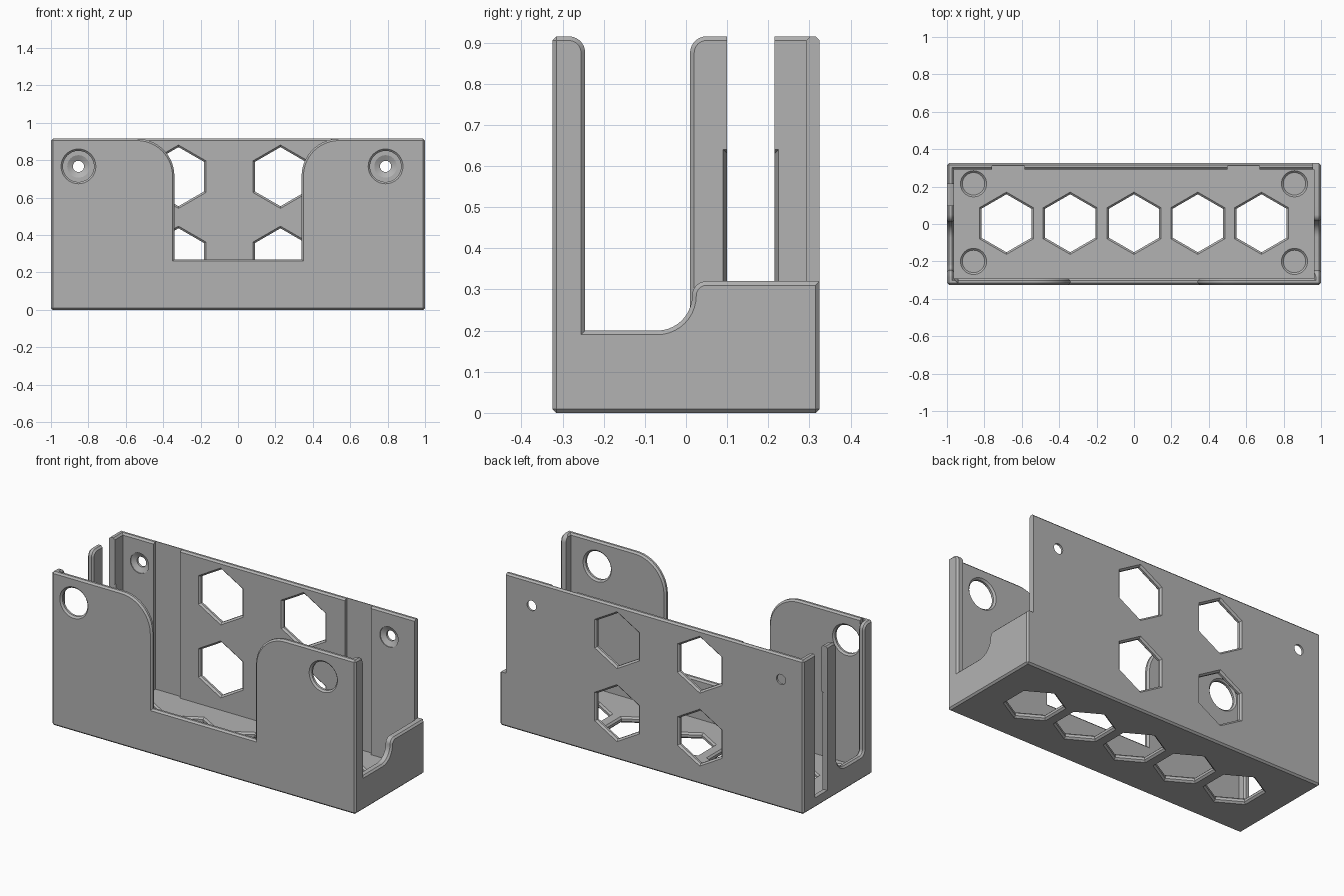
import bpy, bmesh, math
from mathutils import Vector

cube = bpy.data.objects.get("Cube")
if cube:
    bpy.data.objects.remove(cube, do_unlink=True)

HX, HY, TOP = 1.0, 0.325, 0.915      # outer half sizes and height
IX, IY, FLOOR = 0.962, 0.292, 0.035  # cavity half sizes and floor height
C = 0.01                             # chamfer width
HIGH = 1.0                           # open cuts run past the rim

grey = bpy.data.materials.new("plain grey")
grey.use_nodes = True
grey.diffuse_color = (0.45, 0.45, 0.45, 1)
grey.node_tree.nodes["Principled BSDF"].inputs["Base Color"].default_value = (0.45, 0.45, 0.45, 1)


def make_object(name, bm):
    bmesh.ops.recalc_face_normals(bm, faces=bm.faces)
    mesh = bpy.data.meshes.new(name)
    bm.to_mesh(mesh)
    bm.free()
    obj = bpy.data.objects.new(name, mesh)
    bpy.context.scene.collection.objects.link(obj)
    return obj


def arc(cx, cy, r, start, end, n=10):
    angles = [math.radians(start + (end - start) * i / n) for i in range(n + 1)]
    return [(cx + r * math.cos(a), cy + r * math.sin(a)) for a in angles]


def ring(cx, cy, r, n, turn=0):
    return arc(cx, cy, r, turn, turn + 360, n)[:-1]


def rect(x0, y0, x1, y1):
    return [(x0, y0), (x1, y0), (x1, y1), (x0, y1)]


def grow(points, d):
    """Offset a counter-clockwise outline outwards with mitred corners."""
    out = []
    for i, p in enumerate(points):
        p = Vector(p)
        a = (p - Vector(points[i - 1])).normalized()
        b = (Vector(points[(i + 1) % len(points)]) - p).normalized()
        na, nb = Vector((a.y, -a.x)), Vector((b.y, -b.x))
        out.append(p + (na + nb) * (d / (1 + na.dot(nb))))
    return out


def prism(points, axis, layers):
    """Loft an outline through (depth, growth) layers along an axis."""
    area = sum(points[i - 1][0] * p[1] - p[0] * points[i - 1][1] for i, p in enumerate(points))
    if area < 0:
        points = points[::-1]
    place = {"x": lambda u, v, d: (d, u, v),
             "y": lambda u, v, d: (u, d, v),
             "z": lambda u, v, d: (u, v, d)}[axis]
    bm = bmesh.new()
    loops = [[bm.verts.new(place(u, v, d)) for u, v in grow(points, g)] for d, g in layers]
    bm.faces.new(loops[0])
    bm.faces.new(loops[-1])
    for lo, hi in zip(loops, loops[1:]):
        for i in range(len(lo)):
            bm.faces.new((lo[i - 1], lo[i], hi[i], hi[i - 1]))
    return make_object("cutter", bm)


def through(a, b, e=0.02):
    """Layers for a hole through a wall, chamfered on both faces."""
    return [(a - e, C + e), (a + C, 0), (b - C, 0), (b + e, C + e)]


def cut(body, points, axis, layers):
    cutter = prism(points, axis, layers)
    cutter.hide_render = True
    mod = body.modifiers.new("cut", "BOOLEAN")
    mod.operation, mod.solver, mod.object = "DIFFERENCE", "EXACT", cutter
    bpy.context.view_layer.update()
    deps = bpy.context.evaluated_depsgraph_get()
    mesh = bpy.data.meshes.new_from_object(body.evaluated_get(deps))
    body.modifiers.clear()
    body.data = mesh
    bpy.data.objects.remove(cutter, do_unlink=True)


# Chamfered outer block
bm = bmesh.new()
bmesh.ops.create_cube(bm, size=1)
for v in bm.verts:
    v.co = (v.co.x * 2 * HX, v.co.y * 2 * HY, (v.co.z + 0.5) * TOP)
bmesh.ops.bevel(bm, geom=bm.edges[:], offset=C, segments=1, affect="EDGES", profile=0.5)
holder = make_object("wall_holder", bm)

# Inner cavity with a chamfered rim
cut(holder, rect(-IX, -IY, IX, IY), "z", [(FLOOR, 0), (TOP - C, 0), (TOP + 0.02, C + 0.02)])

# Front opening with large rounded shoulders
half = arc(0.54, TOP - 0.2, 0.2, 180, 90, 14)
right = [(0.34, 0.27)] + half + [(0.54, HIGH)]
opening = right + [(-x, z) for x, z in reversed(right)]
cut(holder, opening, "y", through(-HY, -IY))

# Finger holes in the front, countersunk screw holes in the back
for x in (-0.853, 0.789):
    cut(holder, ring(x, 0.767, 0.083, 40), "y", through(-HY, -IY))
    cut(holder, ring(x, 0.767, 0.03, 32), "y", [(0.27, 0.03), (0.297, 0.03), (0.312, 0), (0.35, 0)])

# Hexagonal vents in the back and floor
for x in (-0.318, 0.227):
    for z in (0.278, 0.712):
        cut(holder, ring(x, z, 0.158, 6, 30), "y", through(IY, HY))
for i in range(-2, 3):
    cut(holder, ring(i * 0.341, 0.004, 0.155, 6, 30), "z", through(0, FLOOR))

# Shallow round pockets in the floor corners
for x in (-0.858, 0.858):
    for y in (-0.2, 0.215):
        cut(holder, ring(x, y, 0.06, 32), "z", [(FLOOR - 0.01, 0), (FLOOR + 0.01, 0.02)])

# Vertical grooves inside the back wall
for x0, x1 in ((-0.76, -0.585), (0.5, 0.67)):
    cut(holder, rect(x0, 0.25, x1, 0.311), "z", [(FLOOR, 0), (HIGH, 0)])

# Stepped opening in the left side
corner = [(-0.285, HIGH)] + arc(-0.285, TOP - 0.04, 0.04, 90, 0)
step = (corner + [(-0.245, 0.2)] + arc(-0.07, 0.285, 0.085, -90, 0)
        + arc(0.05, 0.285, 0.035, 180, 90) + [(0.4, 0.32), (0.4, HIGH)])
cut(holder, step, "x", [(0.958, 0), (HX - C, 0), (HX + 0.02, C + 0.02)])

# Wide opening in the right side
gap = (corner + arc(-0.215, 0.17, 0.03, 180, 270) + arc(-0.075, 0.225, 0.085, -90, 0)
       + arc(0.05, TOP - 0.04, 0.04, 180, 90) + [(0.05, HIGH)])
cut(holder, gap, "x", through(-HX, -IX))

# Narrow cable slot in the right side, relieved inside its lower part
cut(holder, rect(0.1, 0.06, 0.215, HIGH), "x", [(-1.1, 0), (-0.9, 0)])
cut(holder, rect(0.1, 0.06, 0.215, 0.63), "x", [(-0.985, 0), (-0.962, 0.01), (-0.94, 0.01)])

holder.data.materials.clear()
holder.data.materials.append(grey)
for poly in holder.data.polygons:
    poly.material_index = 0
bpy.ops.object.select_all(action="DESELECT")
holder.select_set(True)
bpy.context.view_layer.objects.active = holder
bpy.ops.object.shade_smooth_by_angle(angle=math.radians(25))
